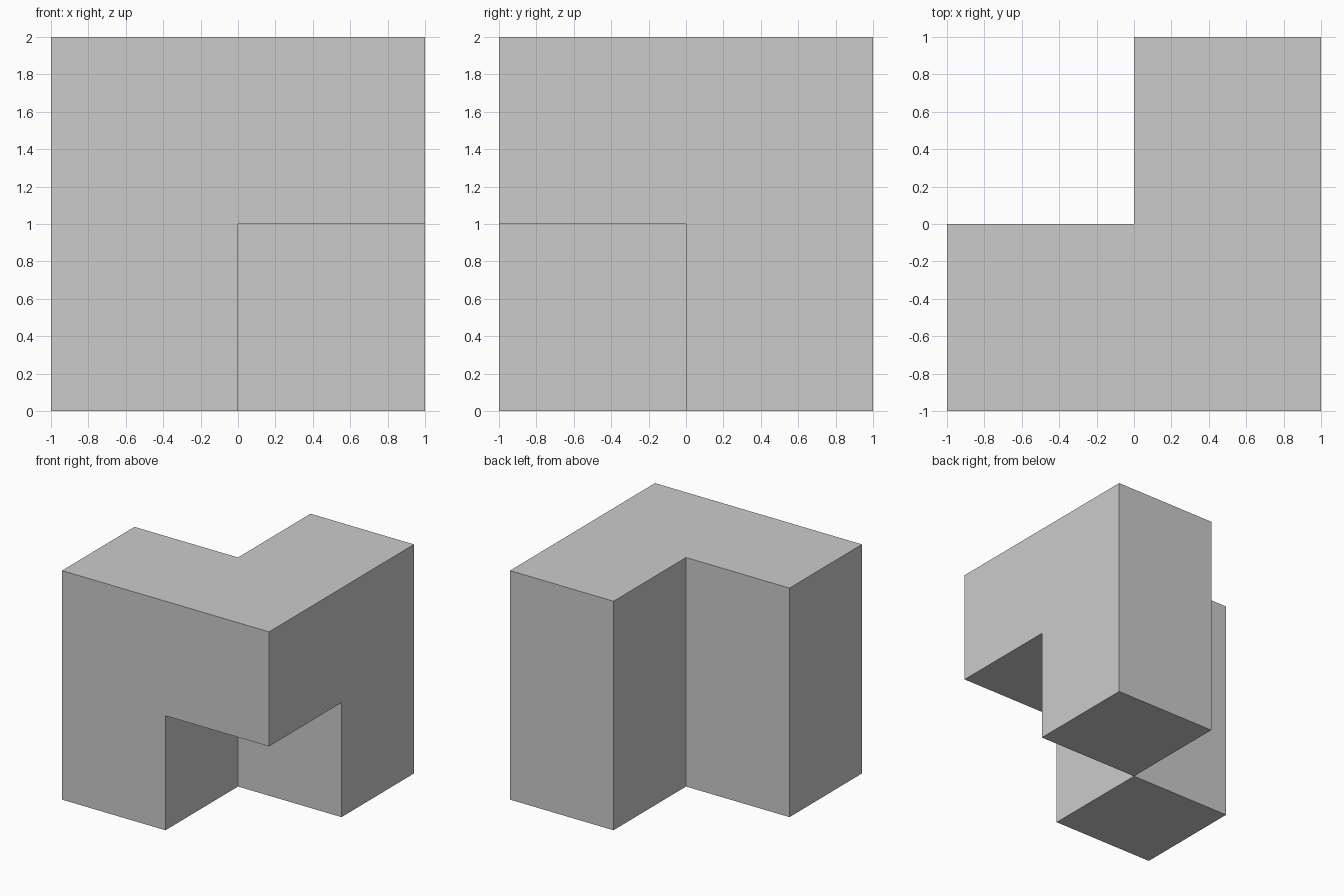
import bpy, bmesh
from mathutils import Vector

if "Cube" in bpy.data.objects:
    bpy.data.objects.remove(bpy.data.objects["Cube"])

# Unit cells filled by the block (lower corner of each): L-shaped top layer on two diagonal legs
cells = {(-1, -1, 1), (0, -1, 1), (0, 0, 1),
         (-1, -1, 0), (0, 0, 0)}

bm = bmesh.new()


def add_side(cell, axis, sign):
    """Add one outward-facing unit square on a side of a cell."""
    n, u = Vector((0, 0, 0)), Vector((0, 0, 0))
    n[axis] = sign
    u[(axis + 1) % 3] = 1
    v = n.cross(u)
    centre = Vector(cell) + Vector((0.5, 0.5, 0.5)) + n / 2
    corners = [(-1, -1), (1, -1), (1, 1), (-1, 1)]
    bm.faces.new([bm.verts.new(centre + (u * a + v * b) / 2) for a, b in corners])


# Outer sides only, where no neighbouring cell touches
for cell in sorted(cells):
    for axis in range(3):
        for sign in (-1, 1):
            neighbour = list(cell)
            neighbour[axis] += sign
            if tuple(neighbour) not in cells:
                add_side(cell, axis, sign)

# Weld the squares and merge the flat regions into single faces
bmesh.ops.remove_doubles(bm, verts=bm.verts, dist=0.001)
bmesh.ops.dissolve_limit(bm, angle_limit=0.01, verts=bm.verts, edges=bm.edges)

mesh = bpy.data.meshes.new("notched_corner_block")
bm.to_mesh(mesh)
bm.free()
block = bpy.data.objects.new("notched_corner_block", mesh)
bpy.context.collection.objects.link(block)
